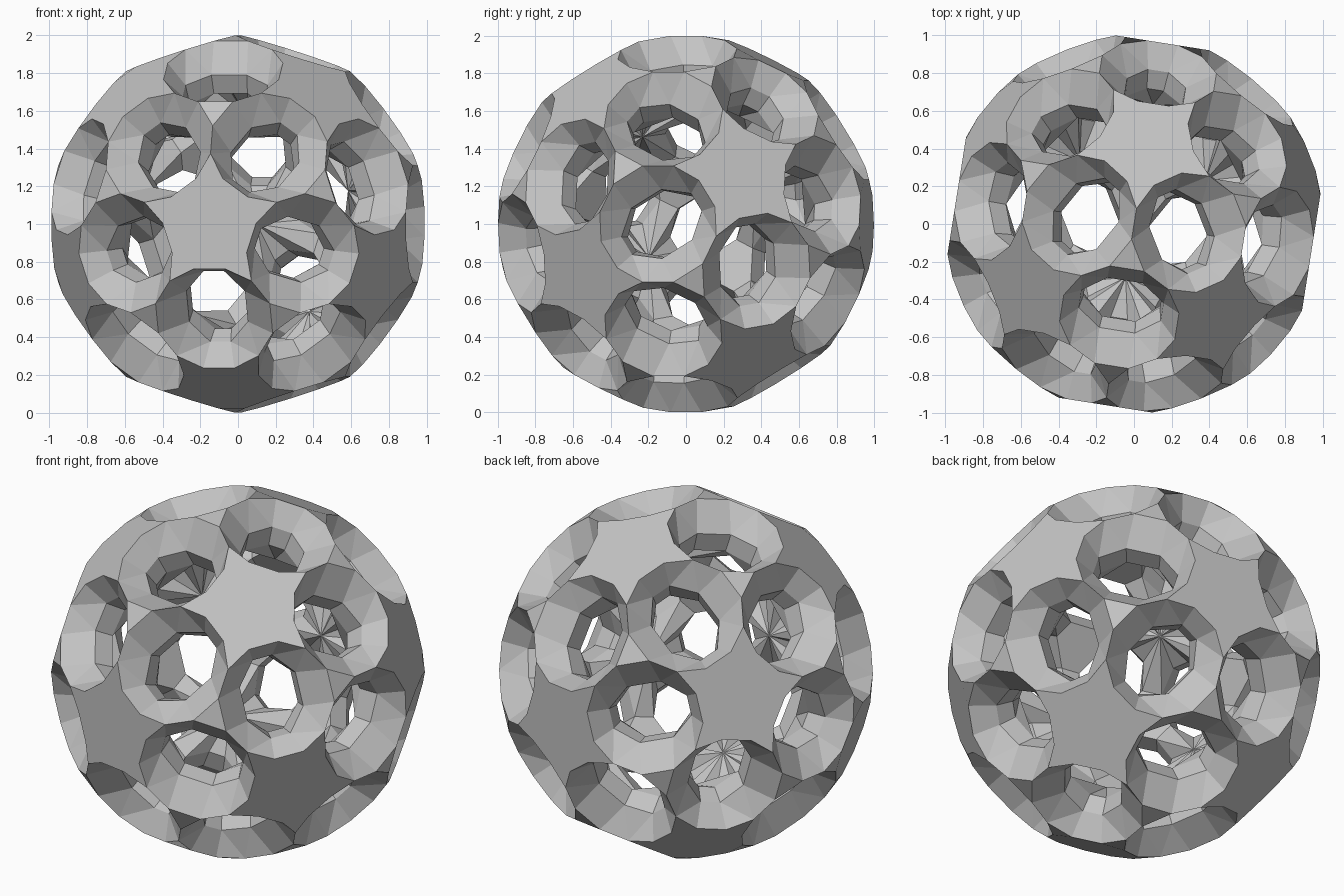
import bpy, bmesh, math
from mathutils import Vector, Matrix

cube = bpy.data.objects.get("Cube")
if cube:
    bpy.data.objects.remove(cube, do_unlink=True)

TURN = Matrix.Rotation(math.radians(-9), 3, 'Z')
CENTRE = Vector((0, 0, 1))

# Twelve five-fold axes: one pair along y, two staggered rings around it
axes = [Vector((0, 1, 0)), Vector((0, -1, 0))]
for k in range(5):
    t = math.radians(72 * k)
    v = Vector((math.sin(t) * 2, 1, math.cos(t) * 2)).normalized()
    axes += [v, -v]
axes = [TURN @ v for v in axes]

# Twenty three-fold axes, one per triple of neighbouring five-fold axes
def near(p, q):
    return abs(p.dot(q) - 0.4472) < 0.01

pairs = [(i, j) for i in range(12) for j in range(i + 1, 12) if near(axes[i], axes[j])]
triples = [(axes[i] + axes[j] + axes[k]).normalized() for i, j in pairs
           for k in range(j + 1, 12) if near(axes[i], axes[k]) and near(axes[j], axes[k])]

bm = bmesh.new()
rings = {"rim": [], "mid": [], "low": []}

def vert(p, layer):
    """Reuse a vertex already at this place, so neighbouring tunnels join."""
    for v in rings[layer]:
        if (v.co - p).length < 0.004:
            return v
    v = bm.verts.new(p)
    rings[layer].append(v)
    return v

# Tunnel rings as (towards star, towards triangle) offsets; each half is turned to close
LEVEL = math.cos(math.radians(18))
RIM_R = math.sin(math.radians(18)) / math.cos(math.radians(15))
RIDGE = 58.283
quarter = [15, RIDGE - 15, RIDGE + 15]
angles = [math.radians(q) for q in quarter + [180 - q for q in reversed(quarter)]]

def close(half):
    return half + [(-x, -y) for x, y in half]

RIM = close([(RIM_R * math.cos(q), RIM_R * math.sin(q)) for q in angles])
MID = close([(0.22, 0.055), (0.095, 0.157), (-0.095, 0.157), (-0.22, 0.055)])
LOW = close([(0.205, 0.045), (0.09, 0.152), (-0.09, 0.152), (-0.205, 0.045)])

# Thirty tunnels: wide funnel from the rim, then a straight throat
for i, j in pairs:
    n = (axes[i] + axes[j]).normalized()
    a = (axes[i] - axes[j]).normalized()
    b = n.cross(a)

    def ring(shape, level, layer):
        return [vert(n * level + a * x + b * y, layer) for x, y in shape]

    rim = ring(RIM, LEVEL, "rim")
    mid = ring(MID, 0.83, "mid")
    low = ring(LOW, 0.72, "low")
    for s in (0, 1):
        o = [rim[(6 * s + k) % 12] for k in range(-1, 6)]   # o[0], o[1] face a star
        m = [mid[(4 * s + k) % 8] for k in range(-1, 4)]    # m[0], m[1] face a star
        for face in ((o[0], o[1], m[1], m[0]), (o[1], o[2], m[1]), (o[2], m[2], m[1]),
                     (o[2], o[3], m[2]), (o[3], o[4], m[3], m[2]), (o[4], o[5], m[3]),
                     (o[5], m[4], m[3]), (o[5], o[6], m[4])):
            bm.faces.new(face)
    for k in range(8):
        bm.faces.new((mid[k - 1], mid[k], low[k], low[k - 1]))

def around(axis, layer, limit):
    """Vertices of a layer close to an axis, in order around it."""
    u = axis.orthogonal().normalized()
    w = axis.cross(u)
    loop = [v for v in rings[layer] if v.co.dot(axis) > limit]
    return sorted(loop, key=lambda v: math.atan2(v.co.dot(w), v.co.dot(u)))

# Outer stars, and inner stars drawn in to a point
for axis in axes:
    bm.faces.new(around(axis, "rim", 0.90))
    loop = around(axis, "low", 0.63)
    tip = bm.verts.new(axis * 0.64)
    for k in range(len(loop)):
        bm.faces.new((loop[k - 1], loop[k], tip))

# Small triangles where three tunnels meet, outside and inside
for axis in triples:
    bm.faces.new(around(axis, "rim", 0.985))
    bm.faces.new(around(axis, "low", 0.71))

bmesh.ops.recalc_face_normals(bm, faces=bm.faces[:])
bmesh.ops.translate(bm, verts=bm.verts[:], vec=CENTRE)
mesh = bpy.data.meshes.new("pierced_ball")
bm.to_mesh(mesh)
bm.free()

# Single plain grey
grey = bpy.data.materials.new("light grey")
grey.use_nodes = True
colour = (0.55, 0.55, 0.55, 1)
grey.diffuse_color = colour
grey.node_tree.nodes["Principled BSDF"].inputs["Base Color"].default_value = colour
mesh.materials.append(grey)

ball = bpy.data.objects.new("pierced_ball", mesh)
bpy.context.collection.objects.link(ball)
